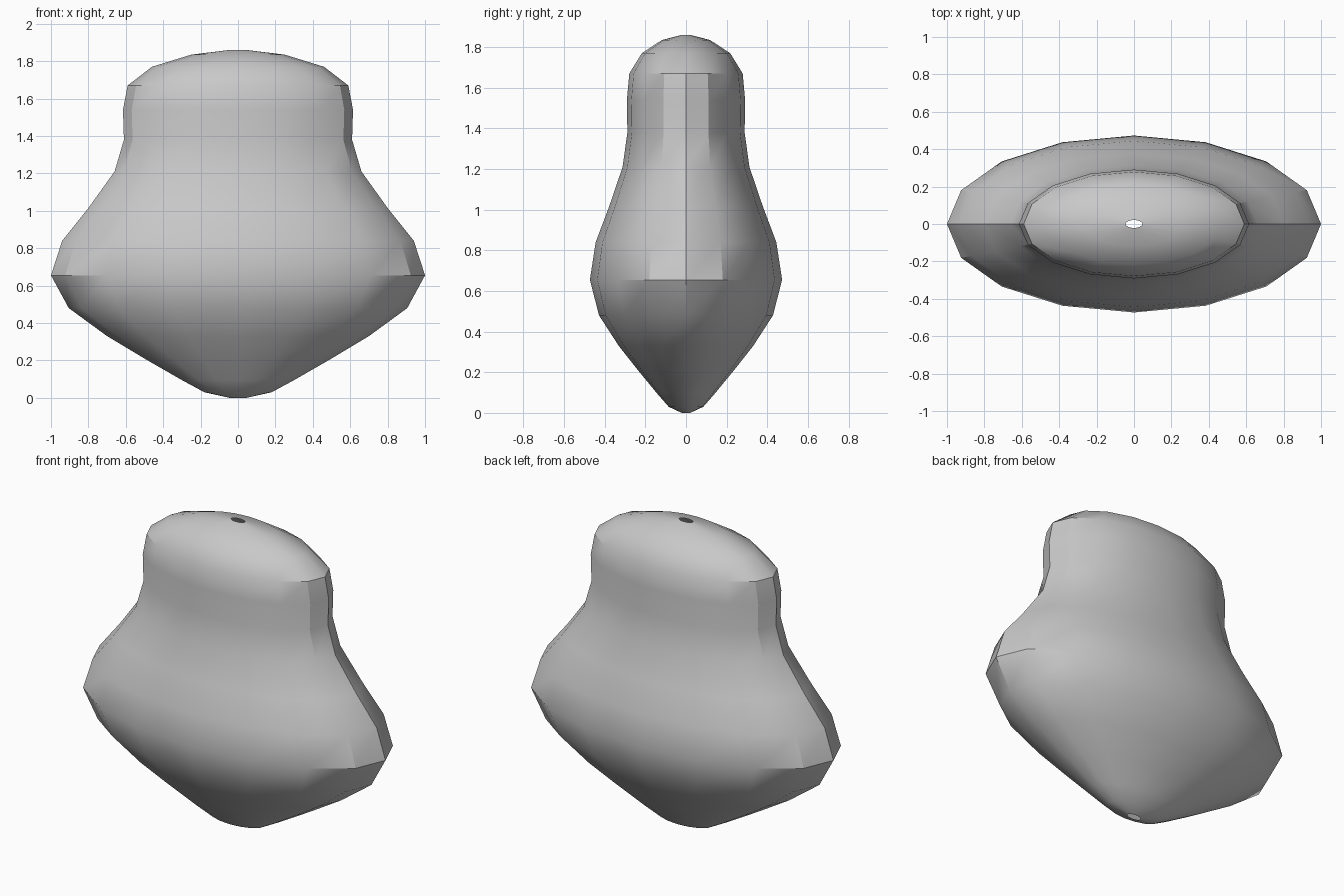
import bpy, bmesh, math
from mathutils import Matrix, Vector

if "Cube" in bpy.data.objects:
    bpy.data.objects.remove(bpy.data.objects["Cube"])

SIDES = 16
DEPTH = 0.473   # front-to-back squash

# Half outline (radius, height), bottom opening to top opening
PROFILE = [
    (0.045, 0.0), (0.18, 0.03), (0.30, 0.095), (0.50, 0.21), (0.70, 0.33),
    (0.905, 0.48), (1.0, 0.655), (0.94, 0.84), (0.80, 1.015), (0.66, 1.21),
    (0.61, 1.38), (0.615, 1.54), (0.59, 1.67), (0.46, 1.77), (0.25, 1.835),
    (0.045, 1.86),
]

# Plain grey material
grey = bpy.data.materials.new("plain_grey")
grey.use_nodes = True
colour = (0.58, 0.58, 0.58, 1.0)
grey.diffuse_color = colour
bsdf = next(n for n in grey.node_tree.nodes if n.type == 'BSDF_PRINCIPLED')
bsdf.inputs["Base Color"].default_value = colour
bsdf.inputs["Roughness"].default_value = 0.6

# Turned shell, left open by a small hole at each end
bm = bmesh.new()
verts = [bm.verts.new((r, 0, z)) for r, z in PROFILE]
edges = [bm.edges.new(pair) for pair in zip(verts, verts[1:])]
bmesh.ops.spin(bm, geom=verts + edges, cent=(0, 0, 0), axis=(0, 0, 1),
               angle=math.tau, steps=SIDES)
bmesh.ops.remove_doubles(bm, verts=bm.verts, dist=0.001)

# Squash to an oval and point all faces outward
bmesh.ops.transform(bm, matrix=Matrix.Scale(DEPTH, 4, Vector((0, 1, 0))), verts=bm.verts)
bmesh.ops.recalc_face_normals(bm, faces=bm.faces)
widest = max(bm.faces, key=lambda f: f.calc_center_median().x)
if widest.normal.x < 0:
    bmesh.ops.reverse_faces(bm, faces=bm.faces)

mesh = bpy.data.meshes.new("oval_vase_shell")
bm.to_mesh(mesh)
bm.free()
mesh.materials.append(grey)
shell = bpy.data.objects.new("oval_vase_shell", mesh)
bpy.context.collection.objects.link(shell)

# Smooth broad faces, crisp edges at the narrow ends
bpy.ops.object.select_all(action='DESELECT')
shell.select_set(True)
bpy.context.view_layer.objects.active = shell
bpy.ops.object.shade_smooth_by_angle(angle=math.radians(30))
